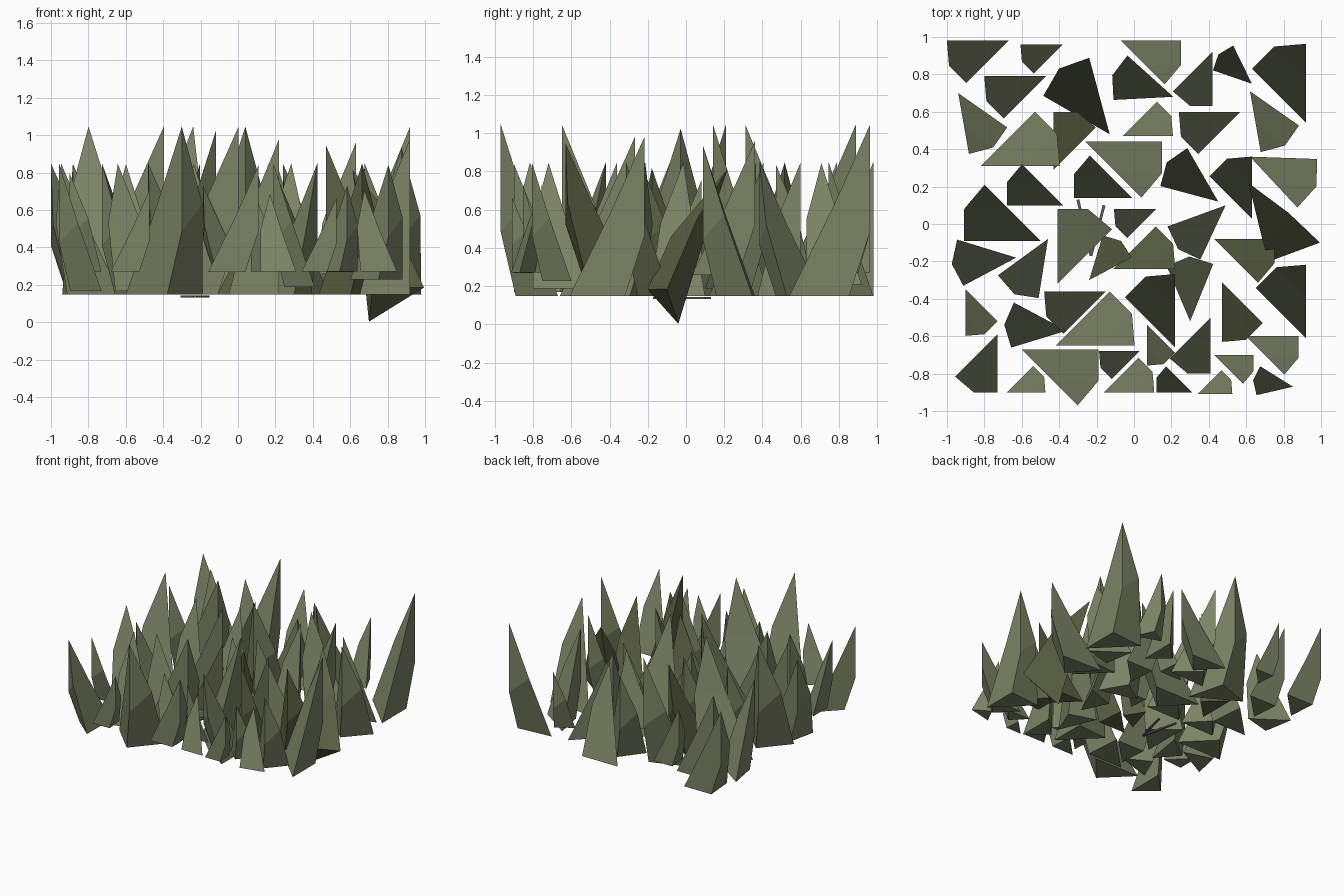
import bpy, bmesh, math
from mathutils import Matrix, Vector

if "Cube" in bpy.data.objects:
    bpy.data.objects.remove(bpy.data.objects["Cube"])

def material(name, rgb):
    m = bpy.data.materials.new(name)
    m.diffuse_color = (*rgb, 1)
    m.use_nodes = True
    m.node_tree.nodes["Principled BSDF"].inputs["Base Color"].default_value = m.diffuse_color
    return m

GREEN = material("grass_green", (0.20, 0.23, 0.13))
OLIVE = material("grass_olive", (0.11, 0.125, 0.06))
TWIG = material("twig_grey", (0.12, 0.11, 0.13))

# One blade, in units of its base edge: base triangle, bent middle ring, tip
BLADE = [(0, 0, 0), (1, 0, 0), (.54, -.54, 0),
         (.41, -.41, 1.18), (1, -.41, 1.18), (.73, -.73, .82),
         (.73, -.73, 2.19)]
FACES = [(0, 1, 2), (0, 3, 4, 1), (1, 4, 5, 2), (2, 5, 3, 0),
         (3, 6, 4), (4, 6, 5), (5, 6, 3)]

def finish(name, bm, mat):
    bmesh.ops.recalc_face_normals(bm, faces=bm.faces)
    me = bpy.data.meshes.new(name)
    bm.to_mesh(me)
    bm.free()
    me.materials.append(mat)
    bpy.context.collection.objects.link(bpy.data.objects.new(name, me))

def add_blade(bm, origin, u, v, n, w):
    o, u, v, n = map(Vector, (origin, u, v, n))
    vs = [bm.verts.new(o + w * (x * u + y * v + z * n)) for x, y, z in BLADE]
    for f in FACES:
        bm.faces.new([vs[i] for i in f])

def grass(name, spots, heading=None, mat=GREEN, lift=0):
    """spots: x, y, base edge length (and heading when it differs per blade)"""
    bm = bmesh.new()
    for x, y, w, *h in spots:
        a = math.radians(h[0] if h else heading)
        u, v = (math.cos(a), math.sin(a), 0), (-math.sin(a), math.cos(a), 0)
        base = min(.27, max(.148, .148 + 2 * (.32 - w)))  # small blades sit higher
        add_blade(bm, (x, y, base + lift), u, v, (0, 0, 1), w)
    finish(name, bm, mat)

# Blades grouped by the heading of their base edge
grass("blades_east", [(-.07, .98, .32), (-.26, .44, .41),
                      (-.6, -.67, .41), (.43, -.7, .21), (.6, -.6, .28)], 0)
grass("blades_north_east", [(-.82, .31, .41), (-.06, .47, .26), (-.42, -.65, .41),
                            (-.68, -.9, .2), (-.16, -.9, .26), (.34, -.91, .18)], 45)
grass("blades_north", [(-.41, -.32, .4)], 90)
grass("blades_north_west", [(.92, .54, .41), (.22, -.66, .38), (.92, -.61, .38)], 135)
grass("blades_west", [(-.38, .1, .3), (-.01, .14, .31), (-.5, -.09, .41),
                      (.31, -.9, .19)], 180)
grass("blades_south_west", [(-.67, .98, .32), (-.38, .96, .22), (-.47, .79, .32),
                            (.57, .6, .32), (.12, .08, .22), (-.15, -.36, .32),
                            (.03, -.68, .21)], 225)
grass("blades_south", [(.42, .92, .29), (-.73, -.59, .31), (.41, -.5, .3)], 270)
grass("blades_south_east", [(-.9, -.35, .24), (.07, -.54, .21)], -45)
grass("blades_turned", [(-.13, .48, .41, 150), (.21, .68, .32, 183), (.63, .75, .22, 161),
                        (-.94, .7, .32, -35), (.62, .71, .32, -35), (.45, .12, .32, 165),
                        (.49, .1, .32, 245), (-.63, -.18, .32, 208), (-.46, -.08, .32, 261),
                        (.3, -.52, .32, 113), (-.36, -.57, .31, 197), (.85, -.87, .2, 193),
                        (.62, .36, .36, -2)])
grass("raised_blade", [(.63, .03, .32)], 135, lift=.11)
grass("olive_blades", [(-.43, .29, .31, 90), (-.24, -.3, .25, 73), (-.11, -.24, .32, 45),
                       (.43, -.08, .32, 0)], mat=OLIVE)
grass("raised_olive_blade", [(.47, -.31, .31)], -45, OLIVE, lift=.1)

# Fallen blade at the right edge
bm = bmesh.new()
add_blade(bm, (.7, -.04, .003), (.84, -.17, .52), (.73, .68, -.43), (-.15, .62, .74), .35)
finish("fallen_blade", bm, OLIVE)

# Small forked twig lying among the blades
bm = bmesh.new()
for x, y in ((-.3, .13), (-.16, .1)):
    a, b = Vector((x, y, .14)), Vector((-.23, -.17, .135))
    d = b - a
    m = (Matrix.Translation((a + b) / 2) @ Matrix.Rotation(math.atan2(d.y, d.x), 4, 'Z')
         @ Matrix.Diagonal((d.length, .015, .012, 1)))
    bmesh.ops.create_cube(bm, size=1, matrix=m)
finish("twig", bm, TWIG)
